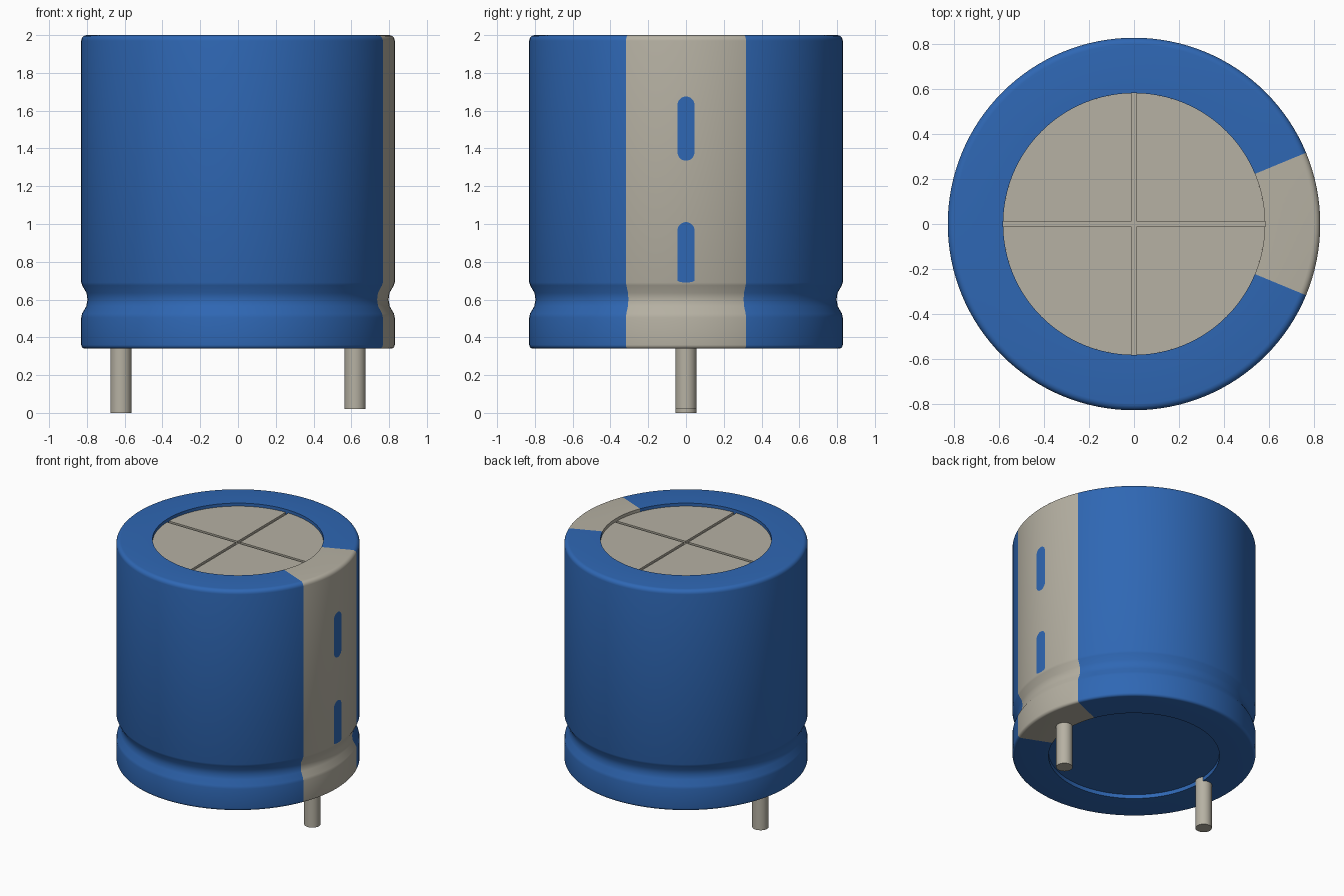
import bpy, bmesh, math

cube = bpy.data.objects.get("Cube")
if cube:
    bpy.data.objects.remove(cube, do_unlink=True)

SEGMENTS = 128
R, RIM = 0.83, 0.583          # can radius, inner edge of the sleeve
BASE, TOP = 0.34, 2.0
STRIPE = math.radians(22.5)   # half angle of the stripe
LID_FLOOR, LID_TOP = 1.962, 1.977


def material(name, rgb):
    m = bpy.data.materials.new(name)
    m.use_nodes = True
    color = (*rgb, 1)
    m.diffuse_color = color
    m.node_tree.nodes["Principled BSDF"].inputs["Base Color"].default_value = color
    return m


blue = material("sleeve blue", (0.028, 0.136, 0.456))
grey = material("warm grey", (0.468, 0.440, 0.366))


def finish(name, bm, mats):
    mesh = bpy.data.meshes.new(name)
    bm.to_mesh(mesh)
    bm.free()
    for m in mats:
        mesh.materials.append(m)
    obj = bpy.data.objects.new(name, mesh)
    bpy.context.collection.objects.link(obj)
    bpy.ops.object.select_all(action="DESELECT")
    obj.select_set(True)
    bpy.context.view_layer.objects.active = obj
    bpy.ops.object.shade_smooth_by_angle(angle=math.radians(35))
    return obj


def fillet(z, radius, start):
    """Quarter round on the can's outer edge; start in degrees."""
    cz = z + radius if start < 0 else z - radius
    return [(R - radius + radius * math.cos(a), cz + radius * math.sin(a))
            for a in (math.radians(start + 18 * i) for i in range(6))]


# Can: one turned profile with recessed ends and a crimped groove
groove = [(R, 0.505), (0.826, 0.525), (0.803, 0.565), (0.797, 0.60),
          (0.802, 0.635), (0.825, 0.675), (R, 0.69)]
profile = ([(0, 0.37), (RIM, 0.37), (RIM, BASE)] + fillet(BASE, 0.02, -90)
           + groove + fillet(TOP, 0.03, 0)
           + [(RIM, TOP), (RIM, LID_FLOOR), (0, LID_FLOOR)])
bm = bmesh.new()
verts = [bm.verts.new((r, 0, z)) for r, z in profile]
edges = [bm.edges.new(pair) for pair in zip(verts, verts[1:])]
bmesh.ops.spin(bm, geom=verts + edges, cent=(0, 0, 0), axis=(0, 0, 1),
               angle=math.tau, steps=SEGMENTS)
bmesh.ops.remove_doubles(bm, verts=bm.verts, dist=0.0005)
bmesh.ops.recalc_face_normals(bm, faces=bm.faces)
for f in bm.faces:
    c = f.calc_center_median()
    in_stripe = c.xy.length > 0.57 and abs(math.atan2(c.y, c.x)) < STRIPE
    in_lid = c.xy.length < 0.57 and c.z > 1
    f.material_index = int(in_stripe or in_lid)
finish("can", bm, [blue, grey])

# Lid: four raised quarters leave a cross-shaped score
bm = bmesh.new()
gap = 0.011
a0 = math.asin(gap / RIM)
for q in range(4):
    turn = q * math.pi / 2
    outline = [(gap * math.sqrt(2), math.pi / 4)]
    outline += [(RIM, a0 + (math.pi / 2 - 2 * a0) * i / 32) for i in range(33)]
    ring = [bm.verts.new((r * math.cos(a + turn), r * math.sin(a + turn), LID_FLOOR))
            for r, a in outline]
    face = bm.faces.new(ring)
    out = bmesh.ops.extrude_face_region(bm, geom=[face])["geom"]
    bmesh.ops.translate(bm, vec=(0, 0, LID_TOP - LID_FLOOR),
                        verts=[v for v in out if isinstance(v, bmesh.types.BMVert)])
bmesh.ops.recalc_face_normals(bm, faces=bm.faces)
finish("scored_lid", bm, [grey])


# Minus marks: thin plates that follow the stripe's curve
def minus_mark(name, low, high, bottom_round):
    half, n = 0.045, 16
    bm = bmesh.new()
    columns = []
    for i in range(n + 1):
        t = -math.cos(math.pi * i / n)
        y = half * t
        drop = 1 - math.sqrt(max(0, 1 - t * t))
        x = math.sqrt(R * R - y * y) + 0.002
        columns.append([bm.verts.new((x, y, z)) for z in
                        (low + bottom_round * drop, high - half * drop)])
    for a, b in zip(columns, columns[1:]):
        bm.faces.new((a[0], b[0], b[1], a[1]))
    finish(name, bm, [blue])


minus_mark("upper_minus_mark", 1.335, 1.675, 0.045)
minus_mark("lower_minus_mark", 0.69, 1.01, 0.012)

# Terminal pins
for name, x, low in (("left_pin", 0.62, 0.02), ("right_pin", -0.62, 0.0)):
    high = 0.40
    bm = bmesh.new()
    bmesh.ops.create_cone(bm, cap_ends=True, segments=32, radius1=0.056,
                          radius2=0.056, depth=high - low)
    bmesh.ops.translate(bm, vec=(x, 0, (high + low) / 2), verts=bm.verts)
    finish(name, bm, [grey])
